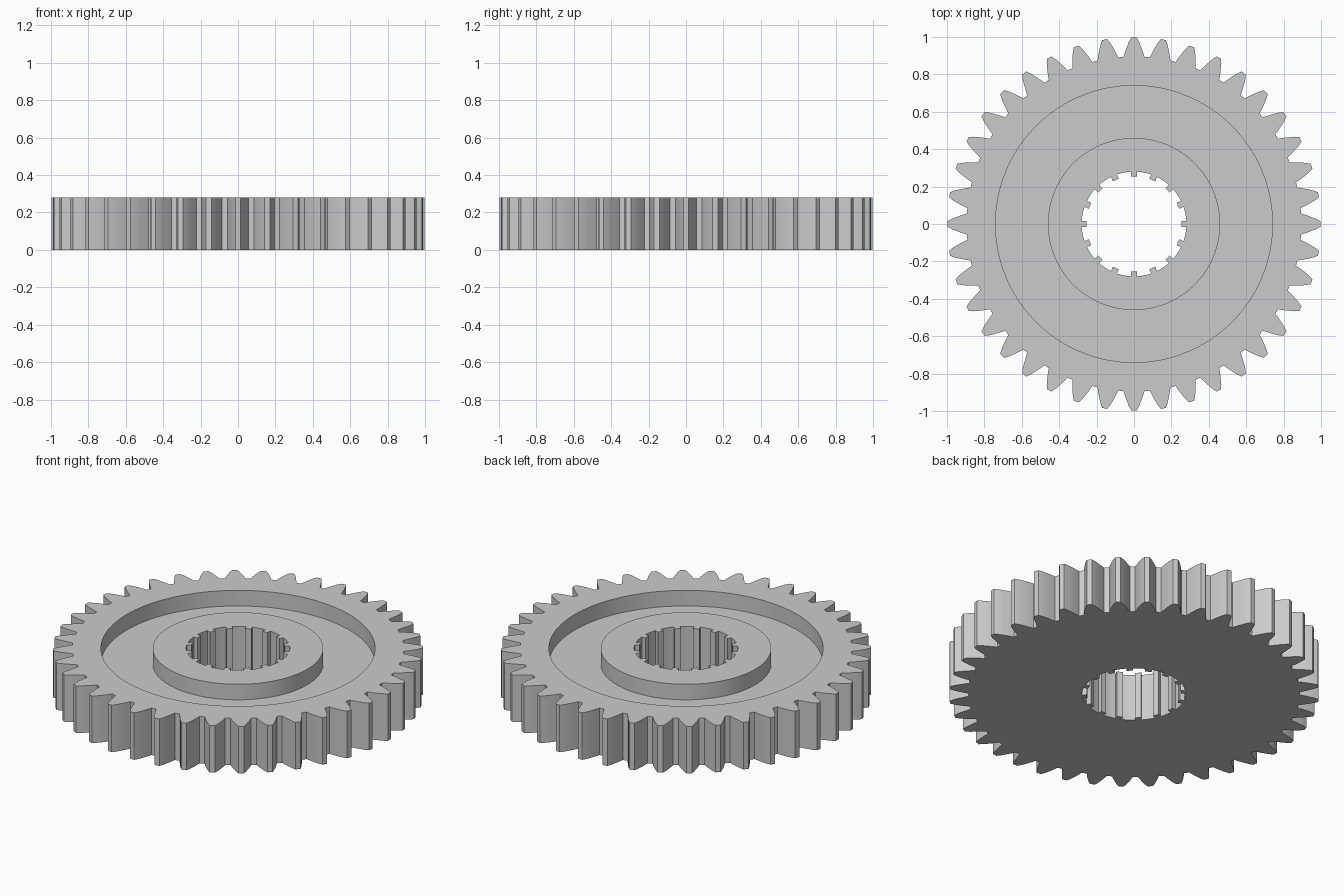
import bpy
import bmesh
from math import sin, cos, pi, tau

cube = bpy.data.objects.get("Cube")
if cube:
    bpy.data.objects.remove(cube, do_unlink=True)

TEETH, SPLINES = 40, 16
HEIGHT, FLOOR = 0.28, 0.187


def repeat_outline(count, half_profile):
    """Repeat a mirrored tooth, given as (radius, half width), round the axis."""
    tooth = [(r, -w) for r, w in half_profile] + [(r, w) for r, w in reversed(half_profile)]
    points = []
    for i in range(count):
        centre = pi / 2 - tau * i / count
        for r, w in tooth:
            a = centre - w / r
            points.append((r * cos(a), r * sin(a)))
    return points


def bore_outline(radius, inner, half_width, steps=8):
    """Round bore with straight splines pointing inward."""
    points = []
    gap = tau / SPLINES
    edge = half_width / radius
    for i in range(SPLINES):
        centre = pi / 2 - gap * i
        for a in (-half_width / inner, half_width / inner):
            points.append((inner * cos(centre - a), inner * sin(centre - a)))
        for s in range(steps + 1):
            a = centre - edge - (gap - 2 * edge) * s / steps
            points.append((radius * cos(a), radius * sin(a)))
    return points


def circle(radius, count=128):
    return [(radius * sin(tau * i / count), radius * cos(tau * i / count)) for i in range(count)]


bm = bmesh.new()


def loop(points, z):
    verts = [bm.verts.new((x, y, z)) for x, y in points]
    edges = [bm.edges.new((v, verts[i - 1])) for i, v in enumerate(verts)]
    return verts, edges


def wall(low, high):
    a, b = low[0], high[0]
    for i in range(len(a)):
        bm.faces.new((a[i - 1], a[i], b[i], b[i - 1]))


def flat_ring(outer, inner):
    bmesh.ops.triangle_fill(bm, edges=outer[1] + inner[1], use_beauty=True, normal=(0, 0, 1))


# Outlines of the teeth, the splined bore and the recess
teeth = repeat_outline(TEETH, [(0.895, 0.056), (0.915, 0.05), (0.945, 0.039), (0.975, 0.027), (0.998, 0.014)])
bore = bore_outline(0.28, 0.255, 0.017)
teeth_low, teeth_high = loop(teeth, 0), loop(teeth, HEIGHT)
bore_low, bore_high = loop(bore, 0), loop(bore, HEIGHT)
rim_low, rim_high = loop(circle(0.74), FLOOR), loop(circle(0.74), HEIGHT)
hub_low, hub_high = loop(circle(0.46), FLOOR), loop(circle(0.46), HEIGHT)

# Upright walls, then the flat faces joining them
for low, high in ((teeth_low, teeth_high), (bore_low, bore_high), (rim_low, rim_high), (hub_low, hub_high)):
    wall(low, high)
for outer, inner in ((teeth_low, bore_low), (teeth_high, rim_high), (rim_low, hub_low), (hub_high, bore_high)):
    flat_ring(outer, inner)
bmesh.ops.recalc_face_normals(bm, faces=bm.faces)

mesh = bpy.data.meshes.new("gear_wheel")
bm.to_mesh(mesh)
bm.free()
gear = bpy.data.objects.new("gear_wheel", mesh)
bpy.context.collection.objects.link(gear)

# Plain grey metal
grey = bpy.data.materials.new("light_grey")
grey.use_nodes = True
colour = (0.6, 0.6, 0.6, 1)
grey.diffuse_color = colour
grey.node_tree.nodes["Principled BSDF"].inputs["Base Color"].default_value = colour
mesh.materials.append(grey)

# Smooth the round walls, keep the edges sharp
bpy.ops.object.select_all(action="DESELECT")
gear.select_set(True)
bpy.context.view_layer.objects.active = gear
bpy.ops.object.shade_smooth_by_angle(angle=pi / 9)
